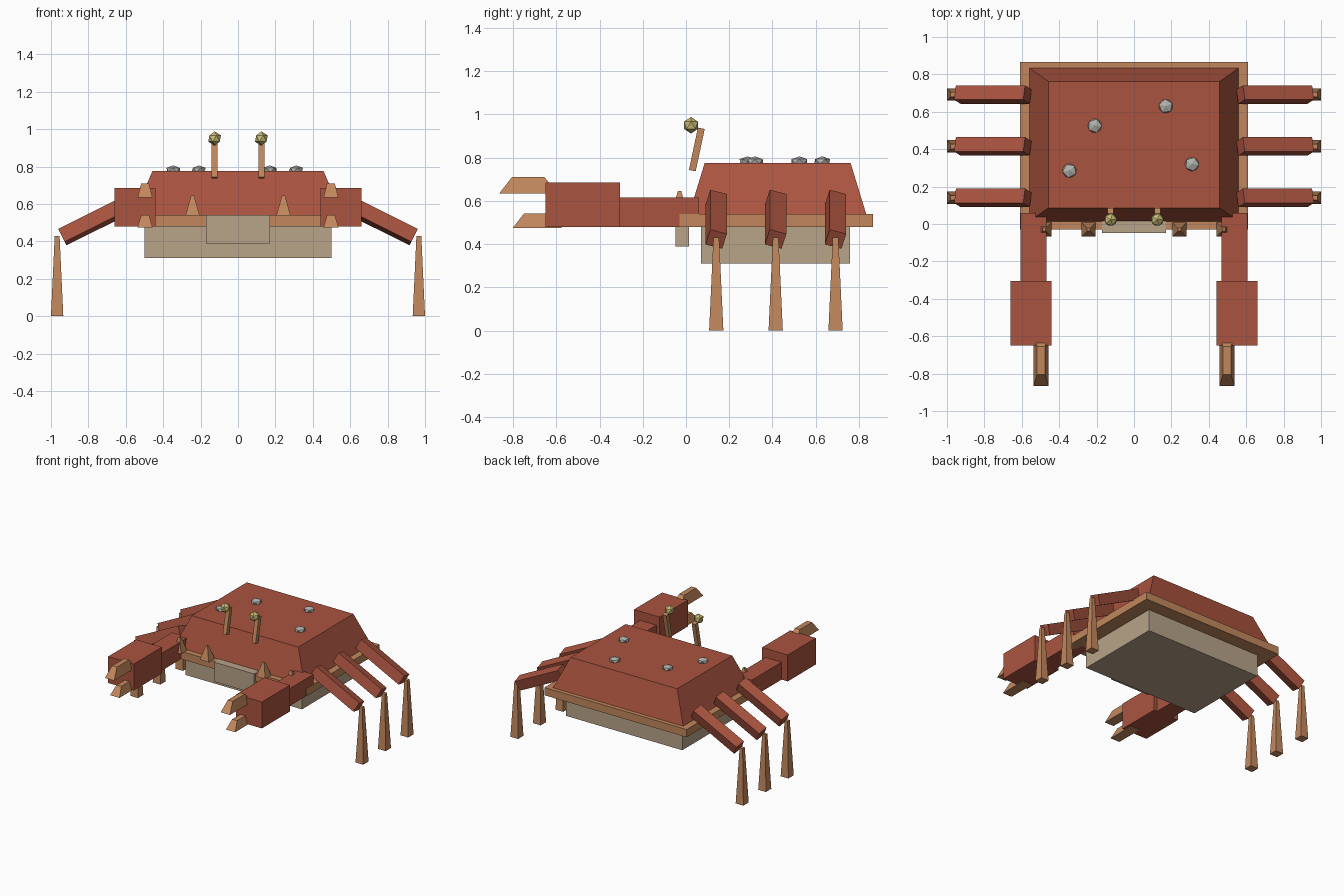
import bpy, bmesh, math
from mathutils import Matrix, Vector

if "Cube" in bpy.data.objects:
    bpy.data.objects.remove(bpy.data.objects["Cube"])


def material(name, rgb):
    m = bpy.data.materials.new(name)
    m.diffuse_color = (*rgb, 1)
    m.use_nodes = True
    m.node_tree.nodes["Principled BSDF"].inputs["Base Color"].default_value = m.diffuse_color
    return m


RED = material("shell red", (0.40, 0.088, 0.050))
TAN = material("rim tan", (0.54, 0.245, 0.11))
BELLY = material("belly beige", (0.48, 0.37, 0.25))
EYE = material("eye yellow", (0.58, 0.50, 0.18))
GREY = material("barnacle grey", (0.44, 0.44, 0.42))


def finish(name, bm, mat):
    bmesh.ops.recalc_face_normals(bm, faces=bm.faces)
    mesh = bpy.data.meshes.new(name)
    bm.to_mesh(mesh)
    bm.free()
    mesh.materials.append(mat)
    ob = bpy.data.objects.new(name, mesh)
    bpy.context.collection.objects.link(ob)
    return ob


def block(name, mat, center, bottom, top, height, rot=None):
    """Box or frustum: bottom and top are (x, y) sizes, centred on center."""
    bm = bmesh.new()
    bmesh.ops.create_cube(bm, size=1)
    m = Matrix.Translation(center) @ (rot or Matrix.Identity(4))
    for v in bm.verts:
        size = top if v.co.z > 0 else bottom
        v.co = m @ Vector((v.co.x * size[0], v.co.y * size[1], v.co.z * height))
    return finish(name, bm, mat)


def span(name, mat, x, y, z):
    """Straight box from its extents."""
    c = [(a + b) / 2 for a, b in (x, y, z)]
    s = (x[1] - x[0], y[1] - y[0])
    return block(name, mat, c, s, s, z[1] - z[0])


def ball(name, mat, center, scale, turn=0):
    bm = bmesh.new()
    bmesh.ops.create_icosphere(bm, subdivisions=1, radius=1)
    m = (Matrix.Translation(center) @ Matrix.Rotation(turn, 4, 'Z')
         @ Matrix.Diagonal((*scale, 1)))
    bm.transform(m)
    return finish(name, bm, mat)


# Body
block("shell", RED, (0, 0.424, 0.657), (1.12, 0.82), (0.915, 0.675), 0.237)
span("shell_rim", TAN, (-0.61, 0.61), (-0.03, 0.865), (0.48, 0.54))
span("belly", BELLY, (-0.5, 0.5), (0.07, 0.76), (0.31, 0.48))
span("face_plate", BELLY, (-0.17, 0.17), (-0.048, 0.015), (0.39, 0.542))

# Barnacles on the shell top
for i, (x, y) in enumerate([(-0.21, 0.525), (0.17, 0.63), (-0.345, 0.285), (0.31, 0.32)]):
    ball(f"barnacle_{i + 1}", GREY, (x, y, 0.783), (0.042, 0.042, 0.023), i * 0.4)

for s, side in ((-1, "left"), (1, "right")):
    # Claw arm, hand and pincers
    xs = sorted((s * 0.468, s * 0.607))
    span(f"claw_arm_{side}", RED, xs, (-0.31, 0.06), (0.48, 0.615))
    xs = sorted((s * 0.44, s * 0.66))
    span(f"claw_hand_{side}", RED, xs, (-0.65, -0.305), (0.48, 0.685))
    block(f"upper_pincer_{side}", TAN, (s * 0.497, -0.73, 0.672),
          (0.08, 0.27), (0.042, 0.15), 0.077)
    block(f"lower_pincer_{side}", TAN, (s * 0.497, -0.688, 0.508),
          (0.08, 0.226), (0.042, 0.125), 0.065)

    # Rim spikes
    for i, x in enumerate((0.243, 0.48)):
        block(f"rim_spike_{side}_{i + 1}", TAN, (s * x, -0.03, 0.592),
              (0.076, 0.076), (0.016, 0.016), 0.106)

    # Eye on a leaning stalk
    block(f"eye_stalk_{side}", TAN, (s * 0.125, 0.05, 0.838), (0.032, 0.032),
          (0.032, 0.032), 0.2, Matrix.Rotation(math.radians(-12), 4, 'X'))
    ball(f"eye_{side}", EYE, (s * 0.125, 0.023, 0.95), (0.038,) * 3)

    # Three jointed legs
    slope = (Matrix.Rotation(s * math.radians(26.5), 4, 'Y')
             @ Matrix.Rotation(math.radians(-16), 4, 'X'))
    for i, y in enumerate((0.14, 0.415, 0.692)):
        block(f"upper_leg_{side}_{i + 1}", RED, (s * 0.755, y, 0.515),
              (0.413, 0.08), (0.413, 0.08), 0.08, slope)
        block(f"lower_leg_{side}_{i + 1}", TAN, (s * 0.967, y, 0.215),
              (0.066, 0.066), (0.026, 0.026), 0.43)
